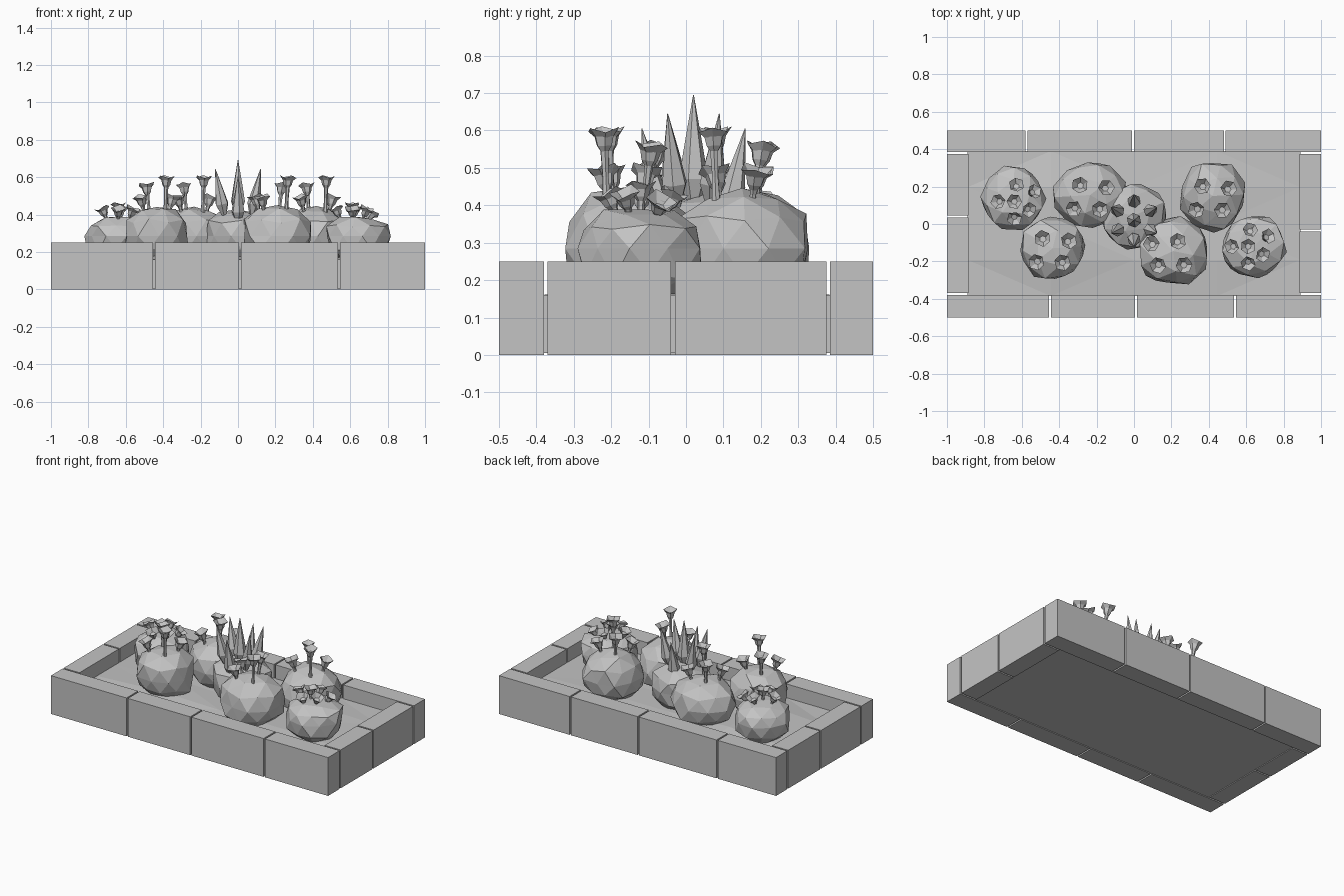
import bpy, bmesh, random
from math import cos, sin, pi
from mathutils import Vector

random.seed(4)
cube = bpy.data.objects.get("Cube")
if cube:
    bpy.data.objects.remove(cube, do_unlink=True)

stone = bpy.data.materials.new("plain_grey")
stone.use_nodes = True
GREY = (0.55, 0.55, 0.55, 1)
stone.diffuse_color = GREY
stone.node_tree.nodes["Principled BSDF"].inputs["Base Color"].default_value = GREY


def finish(name, bm):
    """Turn a bmesh into a flat shaded object."""
    bmesh.ops.recalc_face_normals(bm, faces=bm.faces)
    mesh = bpy.data.meshes.new(name)
    bm.to_mesh(mesh)
    bm.free()
    mesh.materials.append(stone)
    obj = bpy.data.objects.new(name, mesh)
    bpy.context.collection.objects.link(obj)
    return obj


def add_box(bm, lo, hi):
    verts = bmesh.ops.create_cube(bm, size=1)["verts"]
    for v in verts:
        v.co = Vector([(a + b) / 2 + c * (b - a) for a, b, c in zip(lo, hi, v.co)])
    return verts


def add_lathe(bm, profile, sides, base, axis, wave=0):
    """Revolve (radius, height) points along an axis; wave lifts every other rim corner."""
    turn = Vector((0, 0, 1)).rotation_difference(axis)
    spin = random.random() * pi
    rings = []
    for r, h in profile:
        ring = []
        for i in range(sides):
            a = spin + i * 2 * pi / sides
            lift = wave if i % 2 and r > 0.035 else 0
            p = Vector((r * cos(a), r * sin(a), h + lift))
            ring.append(bm.verts.new(base + turn @ p))
        rings.append(ring)
    for low, high in zip(rings, rings[1:]):
        for i in range(sides):
            j = (i + 1) % sides
            bm.faces.new((low[i], low[j], high[j], high[i]))
    bm.faces.new(rings[0])
    bm.faces.new(rings[-1])


# Border of blocks, each row given by its joints
GAP, TOP = 0.005, 0.25


def block_row(name, joints, lo, hi, along):
    bm = bmesh.new()
    for start, end in zip(joints, joints[1:]):
        a, b = [*lo, 0], [*hi, TOP]
        a[along] = start + (GAP if start > -1 else 0)
        b[along] = end - (GAP if end < 1 else 0)
        add_box(bm, a, b)
    finish(name, bm)


block_row("front_blocks", (-1, -0.45, 0.01, 0.54, 1), (0, -0.5), (0, -0.38), 0)
block_row("back_blocks", (-1, -0.575, -0.005, 0.485, 1), (0, 0.385), (0, 0.5), 0)
block_row("right_blocks", (-0.375, 0.04, 0.38), (-1, 0), (-0.885, 0), 1)
block_row("left_blocks", (-0.375, -0.035, 0.38), (0.885, 0), (1, 0), 1)

# Soil bed with a slightly uneven top
bm = bmesh.new()
add_box(bm, (-0.89, -0.385, 0.005), (0.89, 0.39, 0.16))
top = max(bm.faces, key=lambda f: f.calc_center_median().z)
bmesh.ops.subdivide_edges(bm, edges=top.edges[:], cuts=3, use_grid_fill=True)
for v in bm.verts:
    if v.co.z > 0.15 and abs(v.co.x) < 0.8 and abs(v.co.y) < 0.3:
        v.co.z += random.uniform(0.005, 0.03)
bmesh.ops.triangulate(bm, faces=bm.faces)
finish("soil", bm)


def bush(name, x, y, rx, ry, height):
    """Lumpy faceted ball with squared shoulders."""
    bm = bmesh.new()
    bmesh.ops.create_icosphere(bm, subdivisions=2, radius=1)
    spin = random.random() * pi
    middle = 0.285
    for v in bm.verts:
        d = v.co.normalized()
        boost = 1 / (abs(d.z) ** 2.6 + (1 - d.z * d.z) ** 1.3) ** (1 / 2.6)
        d *= boost * random.uniform(0.9, 1.04)
        px, py = d.x * cos(spin) - d.y * sin(spin), d.x * sin(spin) + d.y * cos(spin)
        v.co = (x + px * rx, y + py * ry, middle + d.z * (height - middle))
        if d.z < 0:
            v.co.z = middle + d.z * 0.15
    finish(name, bm)


HEAD = ((0.012, -0.06), (0.022, -0.045), (0.028, -0.02), (0.045, -0.008), (0.018, -0.03))


def flower(bm, tip, root, small):
    axis = (tip - root).normalized()
    length = (tip - root).length
    scale = 0.8 if small else 1
    head = [(r * (0.92 if small else 1), length + h * scale) for r, h in HEAD]
    add_lathe(bm, [(0.014, 0), (0.009, length * 0.45)] + head, 6, root, axis, 0.012)


# Bushes with tall flowers: four blooms each, one highest
BLOOMS = ((-0.055, 0.068), (0.088, 0.055), (-0.088, -0.06), (0.053, -0.062))
TALL = (
    ("back_right", -0.235, 0.155, 0.2, 0.18, 1),
    ("back_left", 0.42, 0.15, 0.18, 0.195, 1),
    ("front_right", -0.435, -0.13, 0.185, 0.175, 1),
    ("front_left", 0.21, -0.145, 0.195, 0.19, -1),
)
for label, x, y, rx, ry, flip in TALL:
    bush(label + "_bush", x, y, rx, ry, 0.445)
    bm = bmesh.new()
    heights = (0.565, 0.5, 0.5, 0.605) if flip > 0 else (0.565, 0.5, 0.605, 0.5)
    shift = -0.03 if flip < 0 else 0
    for (dx, dy), z in zip(BLOOMS, heights):
        tip = Vector((x + shift + dx * flip, y - 0.015 + dy, z))
        lean = 0.85 if z > 0.6 else 0.65
        root = Vector((x + shift + dx * flip * lean, y - 0.015 + dy * lean, 0.37))
        flower(bm, tip, root, False)
    finish(label + "_flowers", bm)

# Bushes with a cluster of short flowers around one in the middle
CLUSTER = ((0, 0), (0.012, 0.09), (0.11, 0.055), (-0.088, 0), (0.08, -0.045), (0, -0.092))
for label, x, y, cx, cy in (
    ("far_right", -0.645, 0.14, -0.64, 0.12),
    ("far_left", 0.64, -0.12, 0.61, -0.12),
):
    bush(label + "_bush", x, y, 0.175, 0.175, 0.395)
    bm = bmesh.new()
    for dx, dy in CLUSTER:
        tip = Vector((cx + dx, cy + dy, 0.46 - 3 * (dx * dx + dy * dy)))
        root = Vector((cx + dx * 0.55, cy + dy * 0.55, 0.34))
        flower(bm, tip, root, True)
    finish(label + "_flowers", bm)

# Central bush with a crown of pointed leaves
bush("middle_bush", 0, 0.045, 0.185, 0.18, 0.43)
SPIKE = ((0.012, 0), (0.036, 0.25), (0.025, 0.5), (0.001, 1))
bm = bmesh.new()
add_lathe(bm, [(r * 1.1, h * 0.3) for r, h in SPIKE], 6, Vector((0, 0.02, 0.395)), Vector((0, 0, 1)))
for i in range(6):
    a = pi / 6 + i * pi / 3
    z = 0.605 if i % 3 == 1 else 0.645
    tip = Vector((0.14 * cos(a), 0.02 + 0.138 * sin(a), z))
    root = Vector((0.085 * cos(a), 0.02 + 0.09 * sin(a), z - 0.25))
    length = (tip - root).length
    add_lathe(bm, [(r, h * length) for r, h in SPIKE], 6, root, (tip - root).normalized())
finish("pointed_leaves", bm)
